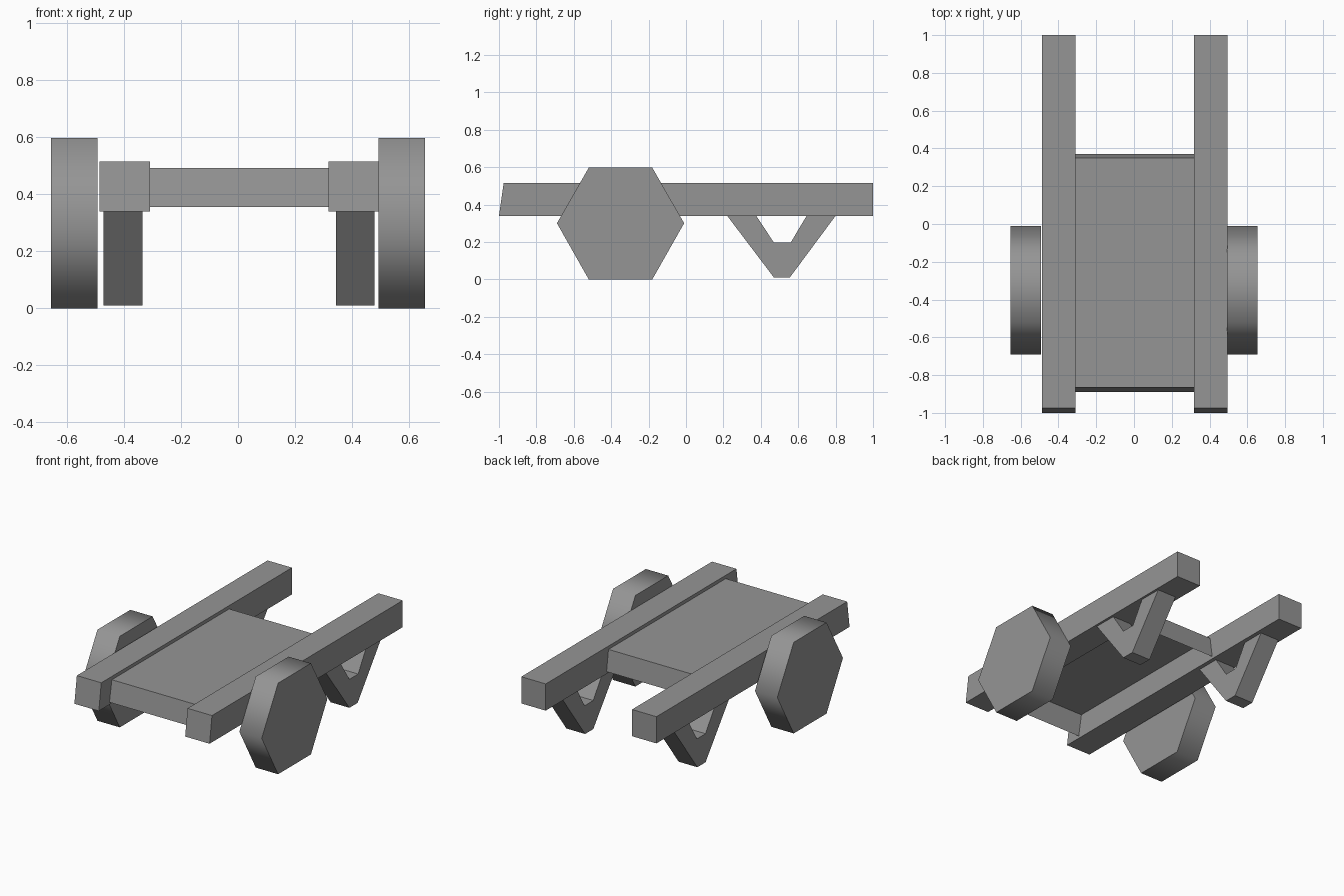
import bpy
import bmesh

cube = bpy.data.objects.get("Cube")
if cube:
    bpy.data.objects.remove(cube, do_unlink=True)

GREY = (0.3, 0.3, 0.3, 1)
mat = bpy.data.materials.new("plain grey")
mat.use_nodes = True
mat.diffuse_color = GREY
mat.node_tree.nodes["Principled BSDF"].inputs["Base Color"].default_value = GREY


def finish(name, bm):
    mesh = bpy.data.meshes.new(name)
    bm.to_mesh(mesh)
    bm.free()
    mesh.materials.append(mat)
    obj = bpy.data.objects.new(name, mesh)
    bpy.context.collection.objects.link(obj)
    return obj


def extrude_profile(name, profile, x0, x1, round_rim=False):
    """Extrude a closed (y, z) outline across the width from x0 to x1."""
    bm = bmesh.new()
    face = bm.faces.new([bm.verts.new((x0, y, z)) for y, z in profile])
    grown = bmesh.ops.extrude_face_region(bm, geom=[face], use_keep_orig=True)
    for v in grown["geom"]:
        if isinstance(v, bmesh.types.BMVert):
            v.co.x = x1
    bmesh.ops.recalc_face_normals(bm, faces=bm.faces)
    # Rounded shading on the rim, crisp border at the flat sides
    if round_rim:
        for f in bm.faces:
            if abs(f.normal.x) < 0.5:
                f.smooth = True
            else:
                for e in f.edges:
                    e.smooth = False
    return finish(name, bm)


rail = [(-1, 0.34), (1, 0.34), (1, 0.515), (-0.975, 0.515)]
leg = [(0.22, 0.34), (0.47, 0.01), (0.555, 0.01), (0.8, 0.34),
       (0.645, 0.34), (0.56, 0.197), (0.47, 0.197), (0.375, 0.34)]
wheel = [(-0.69, 0.3), (-0.52, 0), (-0.18, 0),
         (-0.01, 0.3), (-0.18, 0.597), (-0.52, 0.597)]

# Rails, V-shaped legs and six-sided wheels on both sides
for side, sign, shift in (("left", 1, 0.004), ("right", -1, -0.004)):
    off = abs(shift) * sign * sign
    extrude_profile(side + "_rail", rail, sign * 0.313 + off, sign * 0.49 + off)
    extrude_profile(side + "_leg", leg, sign * 0.339 + off, sign * 0.475 + off)
    extrude_profile(side + "_wheel", wheel, sign * 0.493, sign * 0.655, True)

# Deck: top panel with sloping front and back lips, open underneath
bm = bmesh.new()
section = [(-0.89, 0.355), (-0.865, 0.493), (0.35, 0.493), (0.37, 0.355)]
rows = [[bm.verts.new((x, y, z)) for x in (-0.31, 0.318)] for y, z in section]
for a, b in zip(rows, rows[1:]):
    bm.faces.new((a[0], a[1], b[1], b[0]))
finish("deck", bm)
